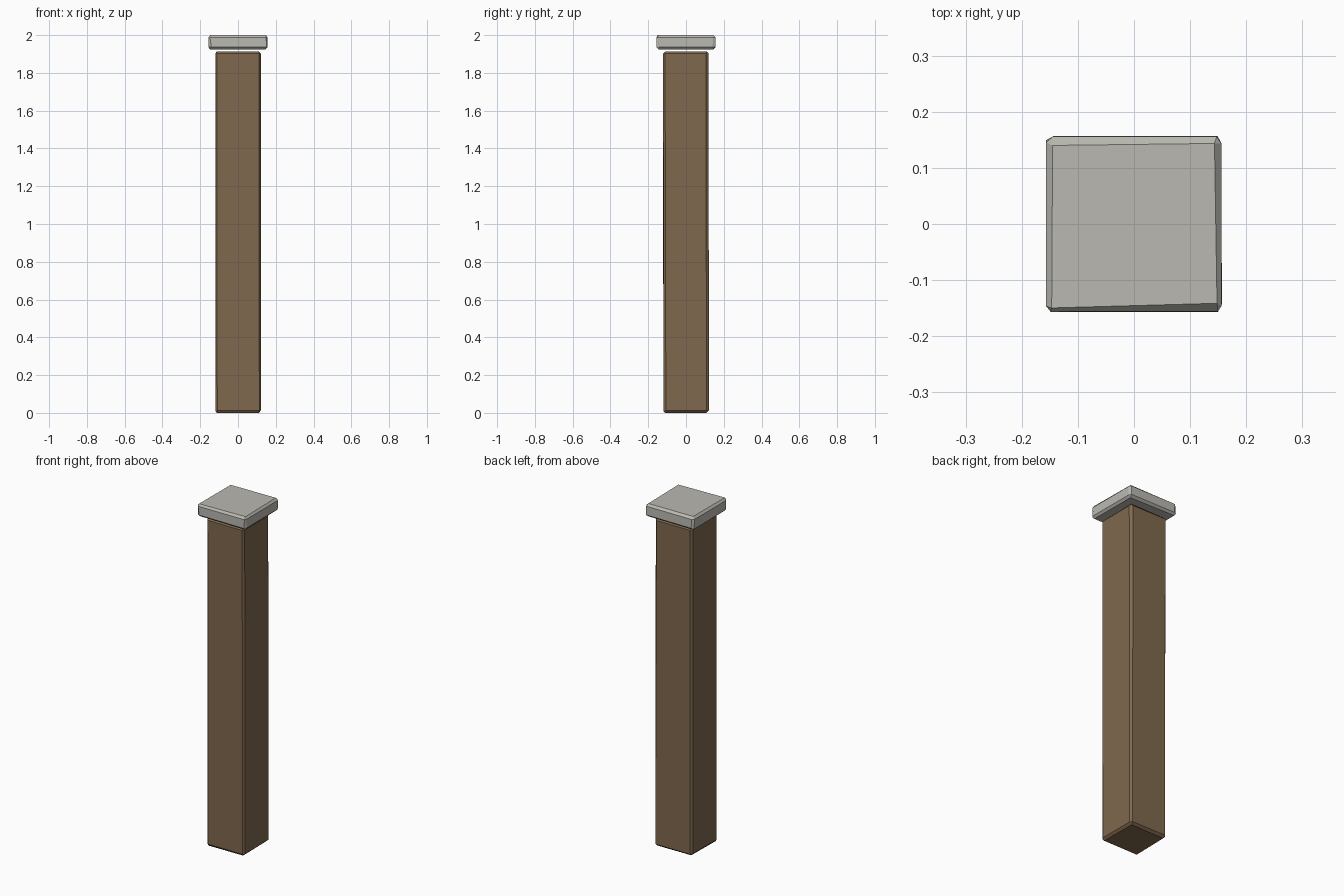
import bpy
import bmesh
import random
from mathutils import Vector

random.seed(4)

if "Cube" in bpy.data.objects:
    bpy.data.objects.remove(bpy.data.objects["Cube"], do_unlink=True)


def make_material(name, rgb):
    mat = bpy.data.materials.new(name)
    mat.use_nodes = True
    colour = (*rgb, 1.0)
    mat.diffuse_color = colour
    mat.node_tree.nodes["Principled BSDF"].inputs["Base Color"].default_value = colour
    return mat


def chipped_block(name, half, bottom, top, bevel, wobble, mat):
    """Square block with flat chamfers, its corners worn slightly inwards."""
    bm = bmesh.new()
    bmesh.ops.create_cube(bm, size=2)
    height = top - bottom
    for v in bm.verts:
        v.co = Vector((v.co.x * half, v.co.y * half, bottom + (v.co.z + 1) / 2 * height))
    bmesh.ops.bevel(bm, geom=bm.edges[:], offset=bevel, segments=1,
                    profile=0.5, affect='EDGES')
    # Uneven hand-cut edges, kept within the block's outline
    for v in bm.verts:
        for axis in (0, 1):
            limit = half - abs(v.co[axis])
            inward = -1 if v.co[axis] > 0 else 1
            shift = random.uniform(0, wobble)
            if limit > bevel / 2:
                shift = random.uniform(-wobble, wobble)
            else:
                shift *= 0.3
            v.co[axis] += inward * shift
    bmesh.ops.recalc_face_normals(bm, faces=bm.faces[:])
    mesh = bpy.data.meshes.new(name)
    bm.to_mesh(mesh)
    bm.free()
    mesh.materials.append(mat)
    obj = bpy.data.objects.new(name, mesh)
    bpy.context.collection.objects.link(obj)
    return obj


wood = make_material("brown wood", (0.215, 0.138, 0.077))
stone = make_material("pale grey stone", (0.49, 0.48, 0.44))

# Tall wooden post
chipped_block("post", 0.121, 0.0, 1.914, 0.012, 0.004, wood)

# Stone cap floating just above the post
chipped_block("cap", 0.157, 1.925, 2.0, 0.012, 0.005, stone)
